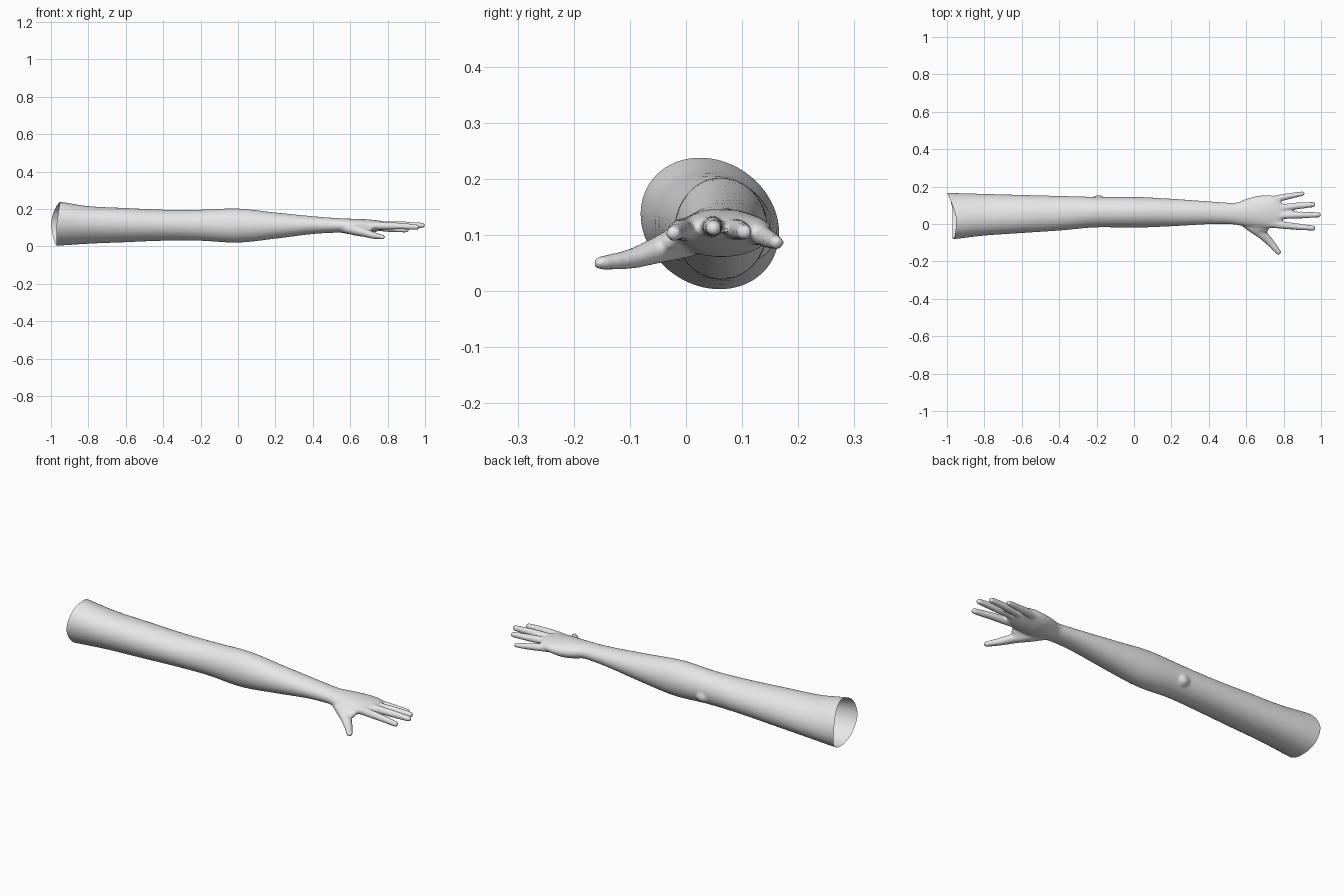
import bpy, bmesh, math
from mathutils import Vector

if "Cube" in bpy.data.objects:
    bpy.data.objects.remove(bpy.data.objects["Cube"])

skin = bpy.data.materials.new("light_grey")
skin.diffuse_color = (0.8, 0.8, 0.8, 1)
skin.use_nodes = True
skin.node_tree.nodes["Principled BSDF"].inputs["Base Color"].default_value = skin.diffuse_color

bm = bmesh.new()


def spline(rows, steps):
    """Catmull-Rom resampling of a list of tuples."""
    out = []
    n = len(rows)
    for i in range(n - 1):
        p = [Vector(rows[min(max(k, 0), n - 1)]) for k in (i - 1, i, i + 1, i + 2)]
        # tangents allow for uneven spacing along the part
        d = [max((Vector(p[k + 1][:3]) - Vector(p[k][:3])).length, 1e-6) for k in range(3)]
        m1 = (p[2] - p[0]) * (d[1] / (d[0] + d[1])) if i > 0 else p[2] - p[1]
        m2 = (p[3] - p[1]) * (d[1] / (d[1] + d[2])) if i < n - 2 else p[2] - p[1]
        for s in range(steps):
            t = s / steps
            out.append(p[1] * (2*t**3 - 3*t*t + 1) + m1 * (t**3 - 2*t*t + t)
                       + p[2] * (3*t*t - 2*t**3) + m2 * (t**3 - t*t))
    out.append(Vector(rows[-1]))
    return out


def loft(rings):
    """Closed skin over a list of equal rings."""
    vs = [[bm.verts.new(c) for c in r] for r in rings]
    n = len(vs[0])
    for a, b in zip(vs, vs[1:]):
        for i in range(n):
            j = (i + 1) % n
            bm.faces.new((a[i], a[j], b[j], b[i]))
    bm.faces.new(vs[0][::-1])
    bm.faces.new(vs[-1])


def digit(points, flat=1.0):
    """Round-tipped tube through (x, y, z, radius) points."""
    pts = spline(points, 6)
    pos = [Vector(p[:3]) for p in pts]
    rad = [p[3] for p in pts]
    tip_dir = (pos[-1] - pos[-2]).normalized()
    tip, r = pos[-1].copy(), rad[-1]
    for k in range(1, 6):
        a = math.radians(16 * k)
        pos.append(tip + tip_dir * r * math.sin(a))
        rad.append(r * math.cos(a))
    rings = []
    for i, c in enumerate(pos):
        d = (pos[min(i + 1, len(pos) - 1)] - pos[max(i - 1, 0)]).normalized()
        side = Vector((0, 0, 1)).cross(d).normalized()
        up = d.cross(side)
        rings.append([c + side * rad[i] * math.cos(t) + up * rad[i] * flat * math.sin(t)
                      for t in (2 * math.pi * k / 16 for k in range(16))])
    loft(rings)


# Arm and palm: x, y min, y max, z min, z max, sideways lean
sections = [
    (-1.05, -.083, .166, .000, .244, .15), (-.97, -.080, .165, .003, .238, .15),
    (-.80, -.061, .160, .014, .215, .15), (-.60, -.048, .155, .022, .205, .1),
    (-.40, -.035, .150, .030, .196, .05), (-.20, -.018, .145, .030, .196, 0),
    (0, -.020, .145, .020, .202, 0), (.20, -.012, .135, .041, .181, 0),
    (.40, -.001, .121, .066, .161, 0), (.50, .000, .114, .072, .153, 0),
    (.55, -.005, .115, .073, .150, 0), (.60, -.014, .134, .064, .148, 0),
    (.66, -.022, .150, .061, .146, 0), (.72, -.024, .154, .073, .142, 0),
    (.76, -.018, .145, .085, .137, 0), (.79, .005, .115, .095, .130, 0)]
rings = []
for x, y0, y1, z0, z1, lean in spline(sections, 6):
    ring = []
    for k in range(40):
        t = 2 * math.pi * k / 40
        dz = (z1 - z0) / 2 * math.sin(t)
        ring.append((x, (y0 + y1) / 2 + (y1 - y0) / 2 * math.cos(t) - lean * dz,
                     (z0 + z1) / 2 + dz))
    rings.append(ring)
loft(rings)

# Elbow point
digit([(-.24, .118, .088, .012), (-.19, .124, .088, .031), (-.15, .118, .088, .014)])

# Fingers: index, middle, ring, little
digit([(.68, .012, .110, .022), (.77, -.003, .110, .021), (.87, -.014, .108, .018),
       (.957, -.022, .103, .0145)])
digit([(.68, .045, .115, .022), (.79, .046, .115, .020), (.90, .048, .114, .018),
       (.986, .049, .112, .0145)])
digit([(.68, .080, .110, .022), (.78, .086, .110, .020), (.88, .097, .108, .018),
       (.958, .104, .105, .0145)])
digit([(.65, .105, .105, .022), (.74, .130, .101, .020), (.83, .149, .092, .0165),
       (.900, .162, .086, .013)])

# Thumb with its fleshy base, and the web beside it
digit([(.57, .030, .095, .028), (.63, -.008, .087, .035), (.68, -.050, .073, .028),
       (.73, -.100, .057, .021), (.772, -.150, .050, .0155)], .85)
digit([(.62, .010, .095, .026), (.67, -.018, .090, .026), (.705, -.028, .090, .016)])

bmesh.ops.recalc_face_normals(bm, faces=bm.faces)
mesh = bpy.data.meshes.new("arm_with_hand")
bm.to_mesh(mesh)
bm.free()
arm = bpy.data.objects.new("arm_with_hand", mesh)
bpy.context.collection.objects.link(arm)
bpy.context.view_layer.objects.active = arm
arm.select_set(True)

# Fuse the parts into one continuous smooth skin
fuse = arm.modifiers.new("fuse", 'REMESH')
fuse.mode = 'VOXEL'
fuse.voxel_size = 0.006
soften = arm.modifiers.new("soften", 'SMOOTH')
soften.factor = 0.5
soften.iterations = 8
for name in ("fuse", "soften"):
    bpy.ops.object.modifier_apply(modifier=name)

# Open the shoulder end and give it a wavy rim
bm = bmesh.new()
bm.from_mesh(arm.data)
bmesh.ops.bisect_plane(bm, geom=bm.verts[:] + bm.edges[:] + bm.faces[:],
                       plane_co=(-.97, 0, 0), plane_no=(-1, 0, 0), clear_outer=True)
for v in bm.verts:
    w = min(max((-.8 - v.co.x) / .17, 0), 1)
    if w:
        a = math.atan2(v.co.z - .12, v.co.y - .04)
        v.co.x += w * (.02 * max(0, math.sin(a)) - .03 * max(0, math.cos(a - .2)) ** 1.5)
bm.to_mesh(arm.data)
bm.free()

arm.data.materials.clear()
arm.data.materials.append(skin)
bpy.ops.object.shade_smooth_by_angle(angle=math.radians(60))
